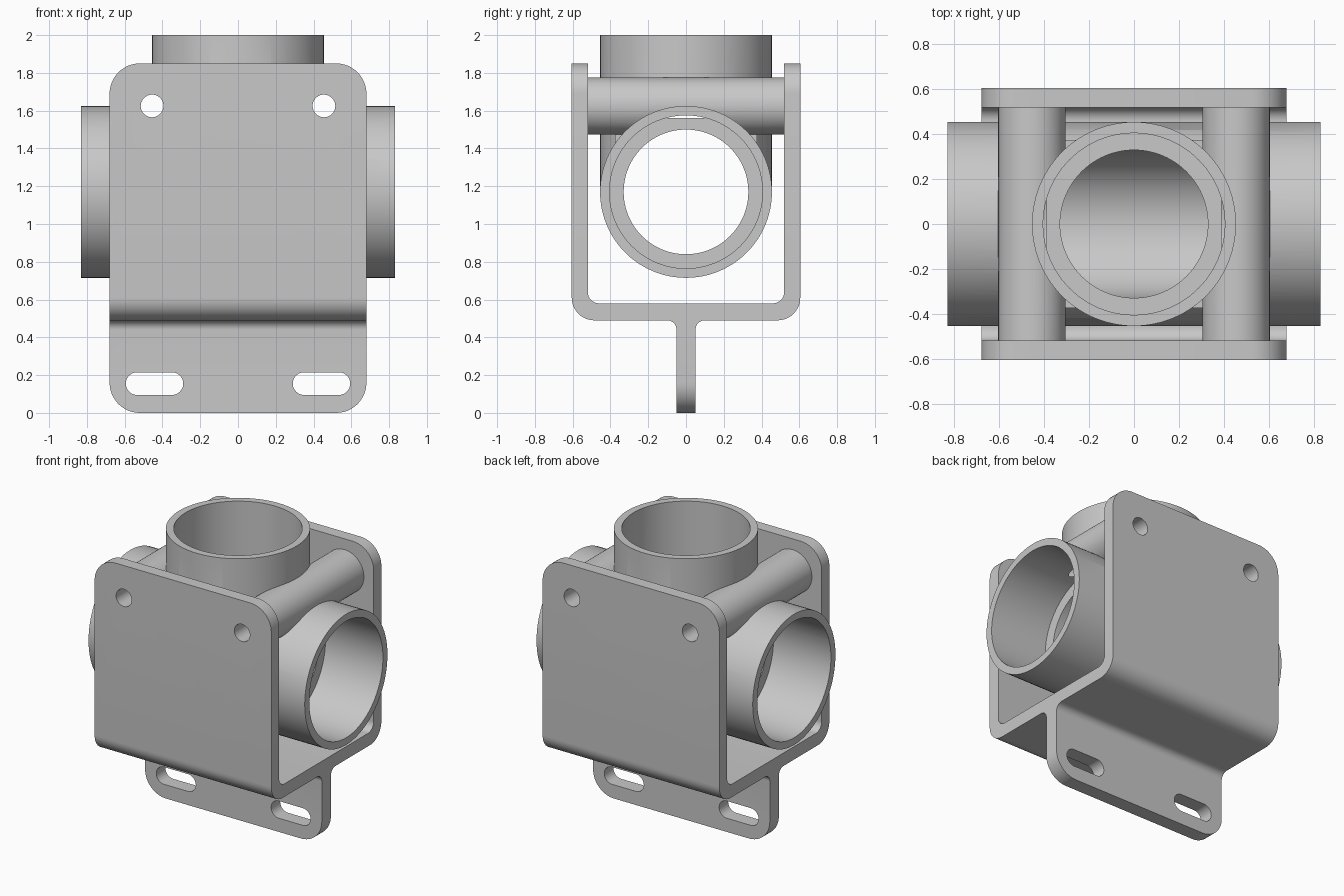
import bpy, bmesh, math
from mathutils import Vector, Matrix

if "Cube" in bpy.data.objects:
    bpy.data.objects.remove(bpy.data.objects["Cube"], do_unlink=True)

grey = bpy.data.materials.new("plain grey")
grey.use_nodes = True
grey.diffuse_color = (0.58, 0.58, 0.58, 1)
grey.node_tree.nodes["Principled BSDF"].inputs["Base Color"].default_value = grey.diffuse_color

PIPE_Z, BOLT_X, BOLT_Z = 1.17, 0.455, 1.625


def finish(name, bm):
    bmesh.ops.recalc_face_normals(bm, faces=bm.faces)
    mesh = bpy.data.meshes.new(name)
    bm.to_mesh(mesh)
    bm.free()
    mesh.materials.append(grey)
    ob = bpy.data.objects.new(name, mesh)
    bpy.context.collection.objects.link(ob)
    return ob


def rod(name, start, end, radius, sides=96):
    """Solid cylinder between two points."""
    a, b = Vector(start), Vector(end)
    turn = (b - a).to_track_quat('Z', 'Y').to_matrix().to_4x4()
    bm = bmesh.new()
    bmesh.ops.create_cone(bm, cap_ends=True, segments=sides, radius1=radius, radius2=radius,
                          depth=(b - a).length, matrix=Matrix.Translation((a + b) / 2) @ turn)
    return finish(name, bm)


def slab(name, corners, half, place, steps=12):
    """Extrude a square-cornered outline whose corners (u, v, radius) are rounded."""
    pts = []
    for i, (u, v, r) in enumerate(corners):
        p = Vector((u, v))
        if r == 0:
            pts.append(p)
            continue
        d1 = (Vector(corners[i - 1][:2]) - p).normalized()
        d2 = (Vector(corners[(i + 1) % len(corners)][:2]) - p).normalized()
        c = p + (d1 + d2) * r
        for k in range(steps + 1):
            t = math.pi / 2 * k / steps
            pts.append(c - d2 * r * math.cos(t) - d1 * r * math.sin(t))
    bm = bmesh.new()
    face = bm.faces.new([bm.verts.new(place(p.x, p.y, -half)) for p in pts])
    new = bmesh.ops.extrude_face_region(bm, geom=[face])["geom"]
    shift = Vector(place(0, 0, 2 * half))
    bmesh.ops.translate(bm, vec=shift, verts=[g for g in new if isinstance(g, bmesh.types.BMVert)])
    return finish(name, bm)


def rounded_rect(x, z, w, h, r):
    return [(x - w, z - h, r), (x + w, z - h, r), (x + w, z + h, r), (x - w, z + h, r)]


def along_x(u, v, w):
    return (w, u, v)


def along_y(u, v, w):
    return (u, w, v)


def activate(ob):
    bpy.ops.object.select_all(action='DESELECT')
    ob.select_set(True)
    bpy.context.view_layer.objects.active = ob


def combine(ob, other, operation):
    """Apply one boolean and discard the helper."""
    activate(ob)
    mod = ob.modifiers.new("boolean", 'BOOLEAN')
    mod.operation, mod.solver, mod.object = operation, 'EXACT', other
    bpy.ops.object.modifier_apply(modifier=mod.name)
    bpy.data.objects.remove(other, do_unlink=True)


def bolt_hole(side):
    return rod("bolt_hole", (side * BOLT_X, -0.8, BOLT_Z), (side * BOLT_X, 0.8, BOLT_Z), 0.06, 40)


# Bracket: U channel on a central fin, trimmed to a rounded front outline
half = [(-0.52, 1.95, 0), (-0.605, 1.95, 0), (-0.605, 0.49, 0.12), (-0.05, 0.49, 0.05), (-0.05, -0.1, 0)]
other_half = [(-u, v, r) for u, v, r in reversed(half)]
bracket = slab("bracket", half + other_half + [(0.52, 0.58, 0.06), (-0.52, 0.58, 0.06)], 0.75, along_x)
outline = slab("outline", rounded_rect(0, 0.925, 0.68, 0.925, 0.16), 0.8, along_y)
combine(bracket, outline, 'INTERSECT')
for s in (-1, 1):
    slot = slab("slot", rounded_rect(s * 0.442, 0.155, 0.152, 0.06, 0.0599), 0.3, along_y)
    combine(bracket, slot, 'DIFFERENCE')
    combine(bracket, bolt_hole(s), 'DIFFERENCE')

# Tee fitting: cross pipe, upright pipe, core block and bolt tubes
fitting = rod("tee_fitting", (-0.832, 0, PIPE_Z), (0.832, 0, PIPE_Z), 0.455)
combine(fitting, rod("upright", (0, 0, PIPE_Z + 0.01), (0, 0, 2), 0.4545), 'UNION')
core = slab("core", rounded_rect(0, 1.4, BOLT_X, 0.21, 0), 0.375, along_y)
combine(fitting, core, 'UNION')
for s in (-1, 1):
    tube = rod("bolt_tube", (s * BOLT_X, -0.52, BOLT_Z), (s * BOLT_X, 0.52, BOLT_Z), 0.15, 64)
    combine(fitting, tube, 'UNION')

# Narrow bores, wider sockets at the three mouths, and bolt holes
combine(fitting, rod("bore", (-1, 0, PIPE_Z), (1, 0, PIPE_Z), 0.33), 'DIFFERENCE')
combine(fitting, rod("bore", (0, 0, PIPE_Z + 0.01), (0, 0, 2.1), 0.3295), 'DIFFERENCE')
combine(fitting, rod("socket", (0, 0, PIPE_Z + 0.39), (0, 0, 2.1), 0.405), 'DIFFERENCE')
for s in (-1, 1):
    combine(fitting, rod("socket", (s * 0.39, 0, PIPE_Z), (s, 0, PIPE_Z), 0.405), 'DIFFERENCE')
    combine(fitting, bolt_hole(s), 'DIFFERENCE')

for ob in (bracket, fitting):
    activate(ob)
    bpy.ops.object.shade_smooth_by_angle(angle=math.radians(30))
